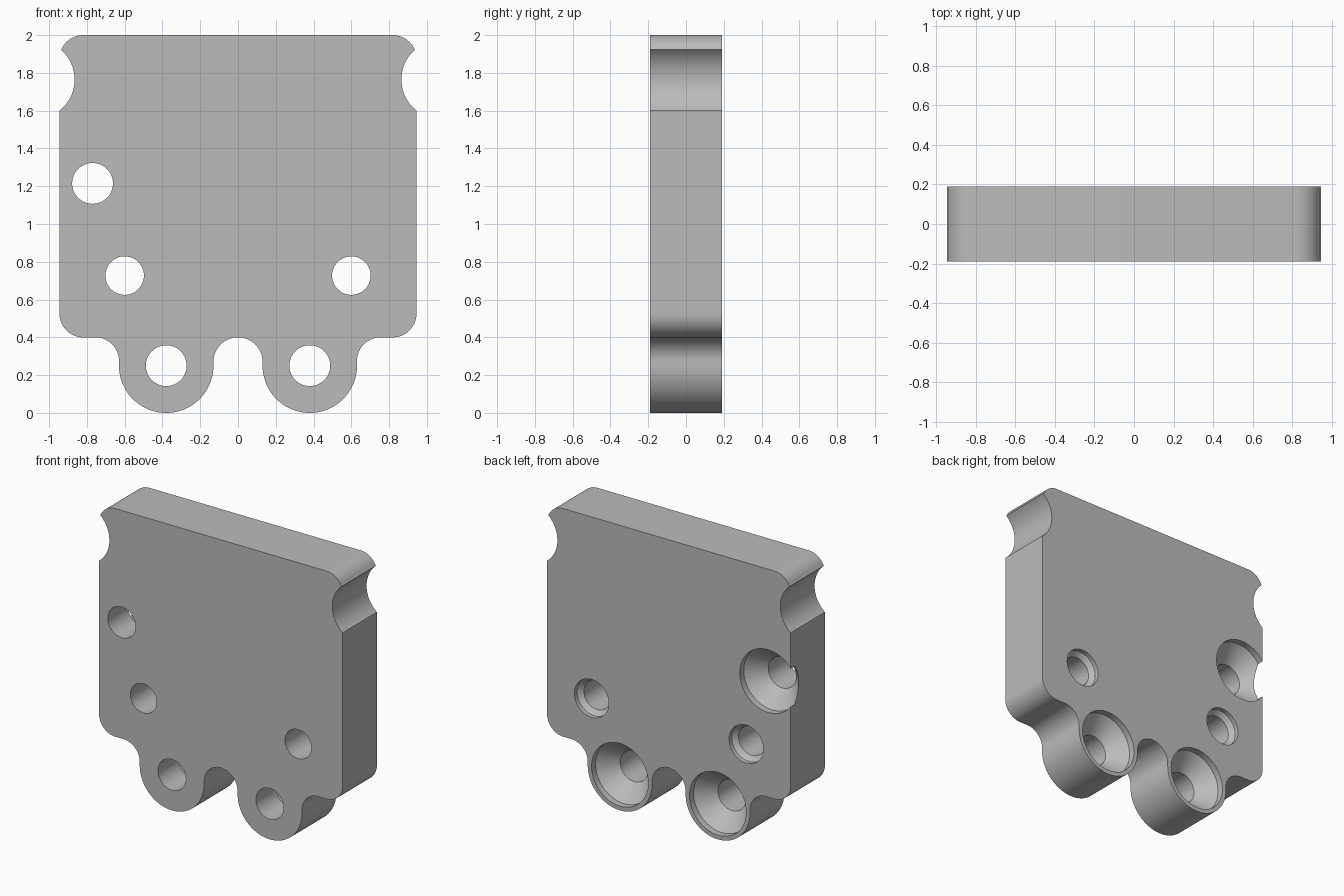
import bpy, bmesh
from math import cos, sin, radians, pi, atan2, degrees
from mathutils import Matrix

cube = bpy.data.objects.get("Cube")
if cube:
    bpy.data.objects.remove(cube, do_unlink=True)

grey = bpy.data.materials.new("plain grey")
grey.use_nodes = True
colour = (0.5, 0.5, 0.5, 1)
grey.diffuse_color = colour
grey.node_tree.nodes["Principled BSDF"].inputs["Base Color"].default_value = colour

HALF = 0.19  # half thickness


def make_object(name, bm):
    bmesh.ops.recalc_face_normals(bm, faces=bm.faces)
    mesh = bpy.data.meshes.new(name)
    bm.to_mesh(mesh)
    bm.free()
    mesh.materials.append(grey)
    obj = bpy.data.objects.new(name, mesh)
    bpy.context.collection.objects.link(obj)
    return obj


def arc(cx, cz, r, start, end):
    """Points along an arc, angles in degrees."""
    n = max(3, round(abs(end - start) / 5))
    angles = [radians(start + (end - start) * i / n) for i in range(n + 1)]
    return [(cx + r * cos(a), cz + r * sin(a)) for a in angles]


# Half outline on the +x side, from the top down to the centre arch
notch_x, notch_z, notch_r = 1.075, 1.765, 0.21
tip = degrees(atan2(1.925 - notch_z, 0.936 - notch_x))
low = degrees(atan2(1.6 - notch_z, 0.945 - notch_x)) + 360
half = arc(0.82, 1.875, 0.125, 90, 24)                      # top corner
half += arc(notch_x, notch_z, notch_r, tip, low)            # side notch
half += arc(0.82, 0.525, 0.125, 0, -90)                     # bottom corner
half += arc(0.755, 0.275, 0.125, 90, 180)                   # outer fillet
half += arc(0.38, 0.25, 0.25, 0, -180)                      # rounded lug
half += arc(0, 0.27, 0.13, 0, 90)                           # centre arch
outline = half + [(-x, z) for x, z in reversed(half[:-1])]

# Plate body
bm = bmesh.new()
face = bm.faces.new([bm.verts.new((x, -HALF, z)) for x, z in outline])
side = bmesh.ops.extrude_face_region(bm, geom=[face])
moved = [v for v in side["geom"] if isinstance(v, bmesh.types.BMVert)]
bmesh.ops.translate(bm, verts=moved, vec=(0, 2 * HALF, 0))
bmesh.ops.remove_doubles(bm, verts=bm.verts, dist=0.0005)
plate = make_object("plate", bm)


def cut_hole(x, z, r, rim, straight):
    """Through hole with a 45 degree countersink sunk into the back."""
    shoulder = HALF - straight
    throat = shoulder - (rim - r)
    profile = [(0, -0.3), (r, -0.3), (r, throat), (rim, shoulder), (rim, 0.3), (0, 0.3)]
    bm = bmesh.new()
    verts = [bm.verts.new((x + radius, y, z)) for radius, y in profile]
    edges = [bm.edges.new(pair) for pair in zip(verts, verts[1:])]
    bmesh.ops.spin(bm, geom=verts + edges, cent=(x, 0, z), axis=(0, 1, 0),
                   angle=2 * pi, steps=64)
    bmesh.ops.remove_doubles(bm, verts=bm.verts, dist=0.0001)
    cutter = make_object("hole_cutter", bm)
    cutter.hide_render = True
    mod = plate.modifiers.new("hole", "BOOLEAN")
    mod.operation = "DIFFERENCE"
    mod.solver = "EXACT"
    mod.object = cutter
    bpy.ops.object.modifier_apply(modifier=mod.name)
    bpy.data.objects.remove(cutter, do_unlink=True)


bpy.ops.object.select_all(action="DESELECT")
plate.select_set(True)
bpy.context.view_layer.objects.active = plate

# Large countersunk holes, then the two small ones
for x, z in [(-0.38, 0.25), (0.38, 0.25), (-0.77, 1.215)]:
    cut_hole(x, z, 0.108, 0.22, 0.045)
for x in (-0.6, 0.6):
    cut_hole(x, 0.727, 0.102, 0.133, 0.03)

bpy.ops.object.shade_smooth_by_angle(angle=radians(30))
